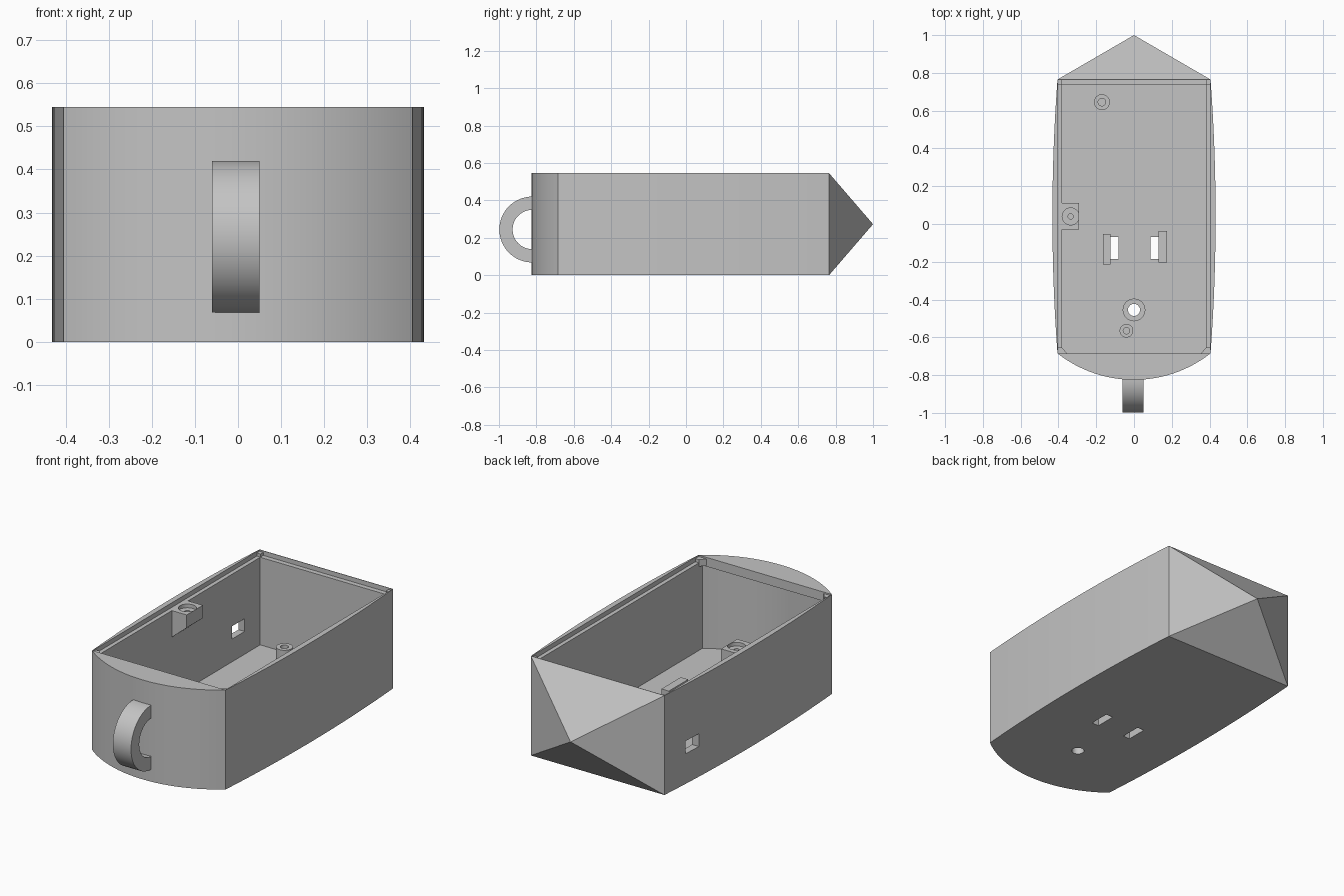
import bpy, bmesh, math
from mathutils import Vector

cube = bpy.data.objects.get("Cube")
if cube:
    bpy.data.objects.remove(cube, do_unlink=True)

grey = bpy.data.materials.new("plain grey")
grey.use_nodes = True
GREY = (0.55, 0.55, 0.55, 1)
grey.diffuse_color = GREY
grey.node_tree.nodes["Principled BSDF"].inputs["Base Color"].default_value = GREY

HW, FRONT, BACK, H, FLOOR, LEDGE = 0.405, -0.685, 0.765, 0.545, 0.04, 0.52


def make(name, bm):
    bmesh.ops.recalc_face_normals(bm, faces=bm.faces)
    mesh = bpy.data.meshes.new(name)
    bm.to_mesh(mesh)
    bm.free()
    mesh.materials.append(grey)
    ob = bpy.data.objects.new(name, mesh)
    bpy.context.collection.objects.link(ob)
    return ob


def prism(name, points, vec):
    """Extrude a closed 3D polygon along a vector."""
    bm = bmesh.new()
    face = bm.faces.new([bm.verts.new(p) for p in points])
    res = bmesh.ops.extrude_face_region(bm, geom=[face])
    verts = [g for g in res["geom"] if isinstance(g, bmesh.types.BMVert)]
    bmesh.ops.translate(bm, verts=verts, vec=vec)
    return make(name, bm)


def box(name, x0, x1, y0, y1, z0, z1):
    return prism(name, [(x0, y0, z0), (x1, y0, z0), (x1, y1, z0), (x0, y1, z0)], (0, 0, z1 - z0))


def cylinder(name, x, y, r, z0, z1, n=32):
    ring = [(x + r * math.cos(math.tau * i / n), y + r * math.sin(math.tau * i / n), z0) for i in range(n)]
    return prism(name, ring, (0, 0, z1 - z0))


def cut(target, *cutters):
    for c in cutters:
        c.hide_render = True
        mod = target.modifiers.new("cut", "BOOLEAN")
        mod.operation, mod.solver, mod.object = "DIFFERENCE", "EXACT", c
        bpy.context.view_layer.objects.active = target
        bpy.ops.object.modifier_apply(modifier=mod.name)
    for c in cutters:
        bpy.data.objects.remove(c, do_unlink=True)


def smooth(ob, angle=25):
    bpy.ops.object.select_all(action="DESELECT")
    ob.select_set(True)
    bpy.context.view_layer.objects.active = ob
    bpy.ops.object.shade_smooth_by_angle(angle=math.radians(angle))


def arc(a, b, sag, n):
    """Points from a up to (not including) b, bulging right of the direction a-b."""
    a, b = Vector(a), Vector(b)
    half = (b - a).length / 2
    r = (half * half + sag * sag) / (2 * sag)
    d = (b - a).normalized()
    out = Vector((d.y, -d.x))
    centre = (a + b) / 2 - out * (r - sag)
    t = math.asin(half / r)
    return [centre + r * (out * math.cos(k) + d * math.sin(k))
            for k in (-t + 2 * t * i / n for i in range(n))]


# Hull: bowed sides, rounded front, flat back
outline = (arc((-HW, FRONT), (HW, FRONT), 0.14, 32)
           + arc((HW, FRONT), (HW, BACK), 0.027, 24)
           + [Vector((HW, BACK))]
           + arc((-HW, BACK), (-HW, FRONT), 0.027, 24))
hull = prism("hull", [(p.x, p.y, 0) for p in outline], (0, 0, H))

# Cavity with a curved front wall under the front deck, then the lid recess
IW = 0.38
cavity = arc((-IW, FRONT), (IW, FRONT), 0.115, 32) + [Vector((IW, FRONT)), Vector((IW, 0.735)), Vector((-IW, 0.735))]
cut(hull,
    prism("cavity_cutter", [(p.x, p.y, FLOOR) for p in cavity], (0, 0, 0.455)),
    box("opening_cutter", -IW, IW, FRONT, 0.735, 0.4, 0.7),
    box("recess_cutter", -0.402, 0.402, FRONT, 0.762, LEDGE, 0.7),
    box("port_cutter", -0.5, -0.3, 0.49, 0.6, 0.165, 0.235),
    box("slot_cutter_a", -0.125, -0.083, -0.185, -0.07, -0.1, 0.1),
    box("slot_cutter_b", 0.087, 0.13, -0.185, -0.07, -0.1, 0.1),
    cylinder("hole_cutter", 0, -0.455, 0.032, -0.1, 0.1))
smooth(hull)

# Pointed back
bm = bmesh.new()
base = [bm.verts.new(p) for p in ((-HW, BACK, 0), (HW, BACK, 0), (HW, BACK, H), (-HW, BACK, H))]
tip = bm.verts.new((0, 1, H / 2))
for i in range(4):
    bm.faces.new((base[i], base[(i + 1) % 4], tip))
make("pointed_back", bm)

# Half-ring handle on the front
steps = 32
ring = [(-0.06, -0.822 - r * math.sin(a), 0.244 + r * math.cos(a))
        for r, order in ((0.176, range(steps + 1)), (0.105, range(steps, -1, -1)))
        for a in (math.pi * i / steps for i in order)]
handle = prism("handle", ring, (0.11, 0, 0))
smooth(handle)

# Corner catches for the lid
for side, label in ((-1, "right"), (1, "left")):
    x0, x1 = sorted((side * 0.38, side * 0.403))
    box("back_catch_" + label, x0, x1, 0.737, 0.763, LEDGE - 0.01, H - 0.008)
    prism("front_catch_" + label,
          [(side * 0.403, FRONT, 0.5), (side * 0.355, FRONT, 0.5),
           (side * 0.38, -0.655, 0.5), (side * 0.403, -0.655, 0.5)], (0, 0, 0.037))

# Wedge bracket with a screw boss on the side wall
bracket = prism("screw_bracket",
                [(-0.385, -0.03, 0.37), (-0.29, -0.03, 0.45), (-0.29, -0.03, LEDGE), (-0.385, -0.03, LEDGE)],
                (0, 0.14, 0))
cut(bracket, cylinder("bracket_cutter", -0.335, 0.04, 0.045, 0.5, 0.6),
    cylinder("bracket_hole_cutter", -0.335, 0.04, 0.014, 0.44, 0.6))
smooth(bracket)

# Floor posts: outer radius, hole radius, top height, hole bottom
for name, x, y, r, hole, top, low in (("back_post", -0.17, 0.645, 0.042, 0.02, 0.12, 0.05),
                                      ("front_post", -0.04, -0.565, 0.036, 0.017, 0.12, 0.05),
                                      ("hole_collar", 0, -0.455, 0.06, 0.032, 0.08, -0.1)):
    post = cylinder(name, x, y, r, FLOOR - 0.005, top)
    cut(post, cylinder(name + "_cutter", x, y, hole, low, 0.3))
    smooth(post)

# Blocks beside the floor slots
box("slot_block_right", -0.165, -0.125, -0.215, -0.053, FLOOR - 0.005, 0.12)
box("slot_block_left", 0.13, 0.175, -0.205, -0.037, FLOOR - 0.005, 0.12)
